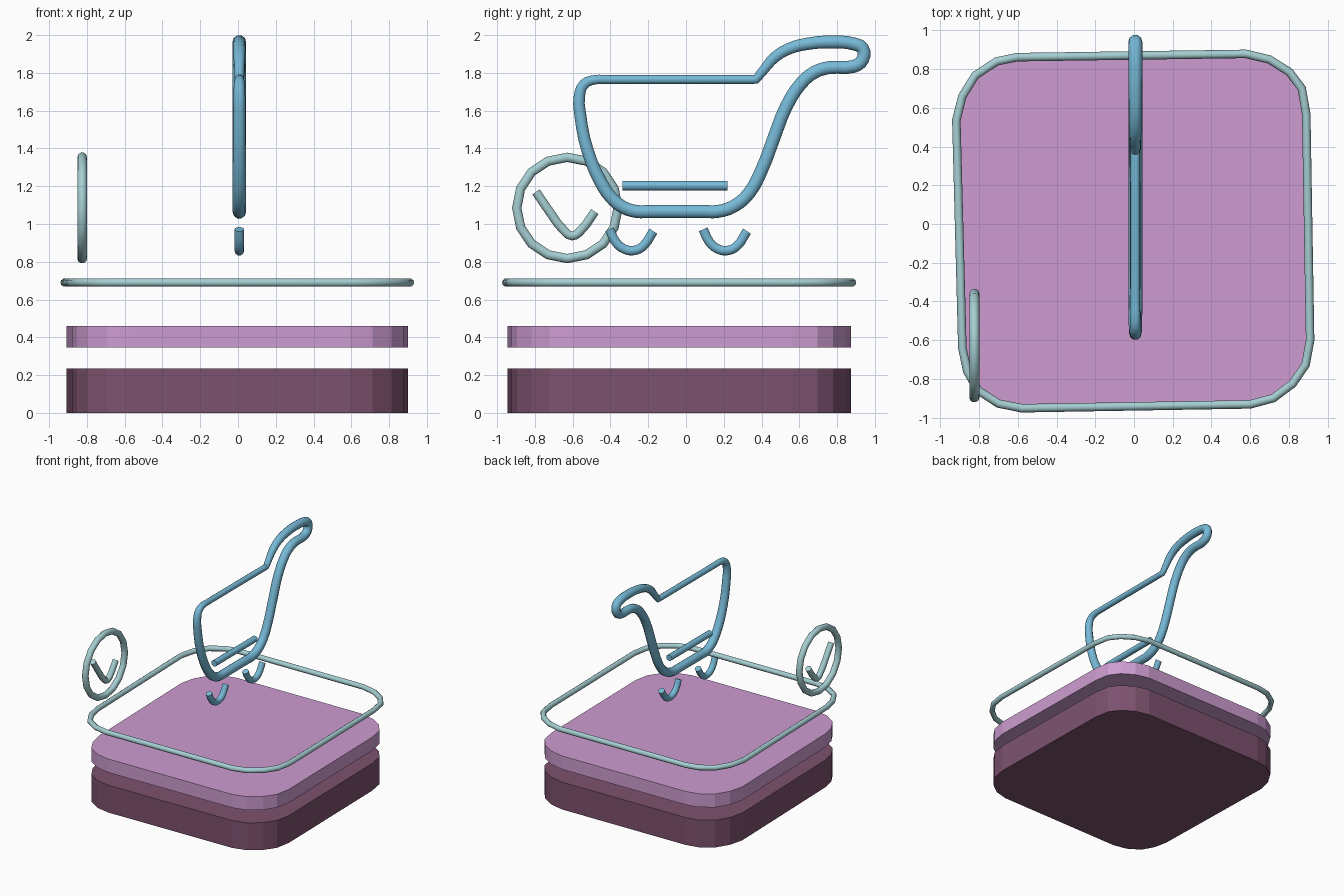
import bpy, bmesh, math

if "Cube" in bpy.data.objects:
    bpy.data.objects.remove(bpy.data.objects["Cube"])


def material(name, rgb):
    m = bpy.data.materials.new(name)
    m.diffuse_color = [(c / 255) ** 2.2 for c in rgb] + [1]
    m.use_nodes = True
    m.node_tree.nodes["Principled BSDF"].inputs["Base Color"].default_value = m.diffuse_color
    return m


BLUE = material("blue", (118, 184, 214))
TEAL = material("teal", (164, 205, 209))
PINK = material("pink", (204, 155, 208))
PLUM = material("plum", (124, 83, 110))


def tube(name, pts, radius, mat, closed=False, smooth=False, sides=3, corner=None):
    """Round tube along pts (x, y, z[, radius factor]), turned into a mesh."""
    cu = bpy.data.curves.new(name, 'CURVE')
    cu.dimensions = '3D'
    cu.bevel_depth = radius
    cu.bevel_resolution = sides
    cu.use_fill_caps = not closed
    cu.resolution_u = 3
    sp = cu.splines.new('BEZIER')
    sp.bezier_points.add(len(pts) - 1)
    sp.use_cyclic_u = closed
    sp.resolution_u = 3 if smooth else 1
    for i, (bp, p) in enumerate(zip(sp.bezier_points, pts)):
        bp.co = p[:3]
        bp.radius = p[3] if len(p) > 3 else 1
        kind = 'AUTO' if smooth and i != corner else 'VECTOR'
        bp.handle_left_type = bp.handle_right_type = kind
    ob = bpy.data.objects.new(name, cu)
    bpy.context.collection.objects.link(ob)
    cu.materials.append(mat)
    bpy.ops.object.select_all(action='DESELECT')
    ob.select_set(True)
    bpy.context.view_layer.objects.active = ob
    bpy.ops.object.convert(target='MESH')
    bpy.ops.object.shade_smooth_by_angle(angle=math.radians(50))


def slab(name, outline, z0, z1, mat):
    bm = bmesh.new()
    f = bm.faces.new([bm.verts.new((x * 0.99, y * 0.993, z0)) for x, y in outline])
    top = bmesh.ops.extrude_face_region(bm, geom=[f])['geom']
    for v in top:
        if isinstance(v, bmesh.types.BMVert):
            v.co.z = z1
    bmesh.ops.recalc_face_normals(bm, faces=bm.faces)
    me = bpy.data.meshes.new(name)
    bm.to_mesh(me)
    bm.free()
    me.materials.append(mat)
    bpy.context.collection.objects.link(bpy.data.objects.new(name, me))


# Slightly skewed rounded square shared by the slabs and the rim
outline = [(-.604, .862), (.578, .879), (.70, .85), (.803, .785), (.867, .70),
           (.89, .567), (.91, -.60), (.887, -.727), (.82, -.825), (.72, -.90),
           (.60, -.932), (-.58, -.952), (-.70, -.928), (-.805, -.86), (-.862, -.76),
           (-.887, -.64), (-.918, .536), (-.887, .66), (-.82, .768), (-.71, .84)]
slab("base_slab", outline, 0, .235, PLUM)
slab("top_slab", outline, .345, .46, PINK)
tube("rim", [(x, y, .69) for x, y in outline], .022, TEAL, closed=True)

# Pram body outline with handle
bar, fat = .68, 1.0
body = [(.37, 1.765, bar), (.32, 1.765, bar), (-.42, 1.765, bar), (-.48, 1.764, .72),
        (-.54, 1.74, .8), (-.565, 1.67, .88), (-.56, 1.58, .92), (-.52, 1.385, .95),
        (-.45, 1.22, fat), (-.40, 1.145, fat), (-.335, 1.09, fat), (-.26, 1.066, fat),
        (-.20, 1.066, fat), (.10, 1.066, fat), (.165, 1.066, fat), (.255, 1.095, fat),
        (.335, 1.165, fat), (.40, 1.285, fat), (.467, 1.46, fat), (.53, 1.62, fat),
        (.61, 1.745, fat), (.68, 1.803, fat), (.757, 1.828, fat), (.89, 1.835, fat),
        (.935, 1.87, fat), (.935, 1.93, fat), (.89, 1.953, fat), (.78, 1.964, fat),
        (.65, 1.955, .95), (.545, 1.928, .9), (.467, 1.88, .85), (.415, 1.82, .75)]
tube("pram_outline", [(.007, y, z, r) for y, z, r in body], .036, BLUE,
     closed=True, smooth=True, corner=0)
tube("pram_stripe", [(.007, -.335, 1.203), (.007, .22, 1.203)], .027, BLUE)

# Two half wheels
arc = [(-.405, .972), (-.372, .905), (-.33, .869), (-.28, .859), (-.23, .88), (-.173, .962)]
for n, dy in (("wheel_arc_left", 0), ("wheel_arc_right", .496)):
    tube(n, [(.007, y + dy, z) for y, z in arc], .026, BLUE, smooth=True)

# Small ring with a tick inside
ring = [(-.825, -.628 + .268 * math.cos(a * math.pi / 8),
         1.085 + .268 * math.sin(a * math.pi / 8)) for a in range(16)]
tube("tick_ring", ring, .026, TEAL, closed=True)
tick = [(-.794, 1.17), (-.72, 1.062), (-.65, .97), (-.602, .937), (-.557, .966), (-.483, 1.066)]
tube("tick_mark", [(-.825, y, z) for y, z in tick], .025, TEAL, smooth=True)
